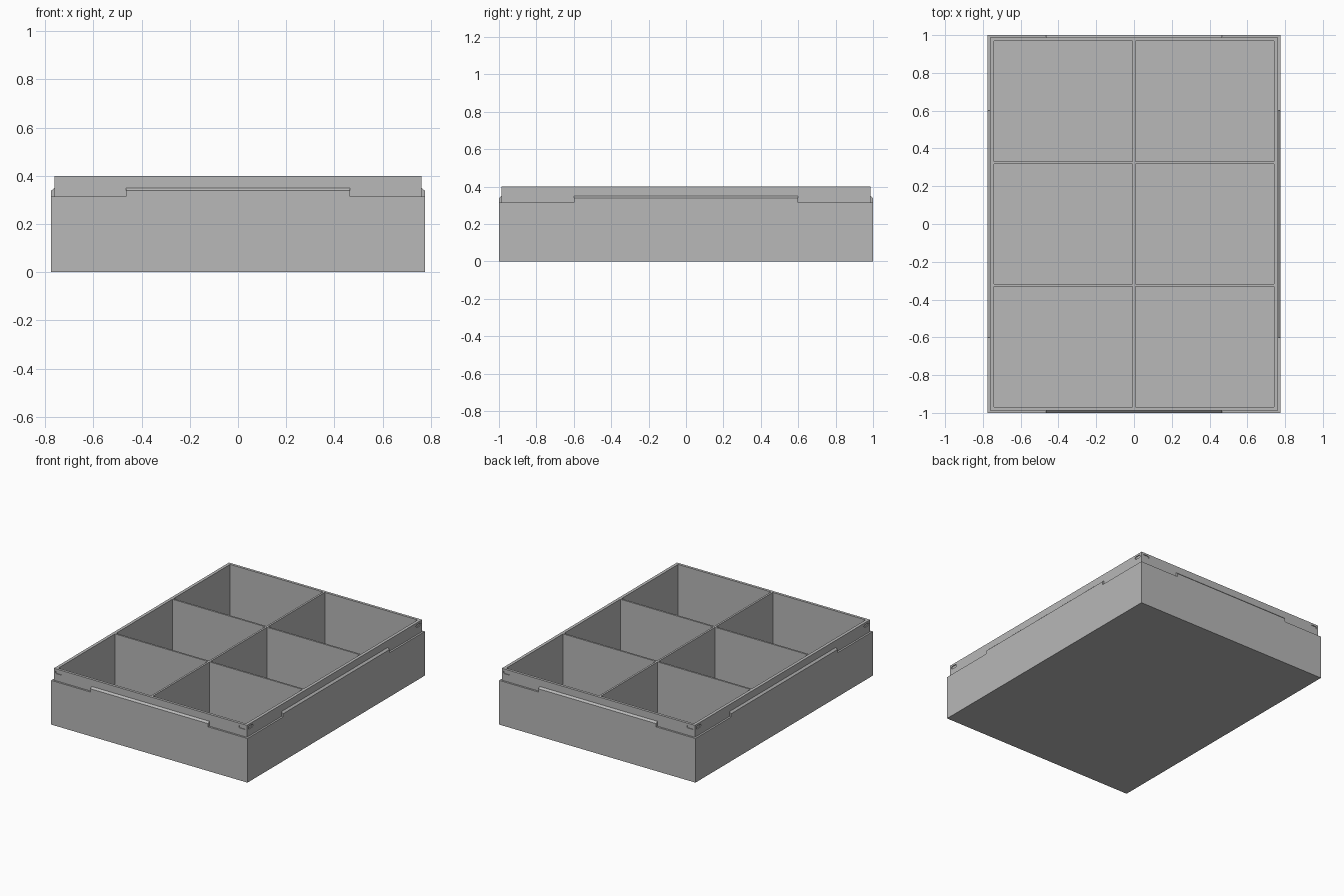
import bpy, bmesh, math
from mathutils import Matrix, Vector

if "Cube" in bpy.data.objects:
    bpy.data.objects.remove(bpy.data.objects["Cube"])

HX, HY = 0.775, 1.0          # outer half sizes
SHOULDER, TOP = 0.315, 0.40  # shoulder and rim heights
STEP = 0.013                 # how far the rim is set back
FLOOR = 0.02

grey = bpy.data.materials.new("plain_grey")
grey.diffuse_color = (0.48, 0.48, 0.48, 1)
grey.use_nodes = True
grey.node_tree.nodes["Principled BSDF"].inputs["Base Color"].default_value = grey.diffuse_color


def make_object(name, bm):
    bmesh.ops.recalc_face_normals(bm, faces=bm.faces)
    mesh = bpy.data.meshes.new(name)
    bm.to_mesh(mesh)
    bm.free()
    mesh.materials.append(grey)
    ob = bpy.data.objects.new(name, mesh)
    bpy.context.collection.objects.link(ob)
    return ob


def add_box(bm, x0, x1, y0, y1, z0, z1):
    m = Matrix.Translation(((x0 + x1) / 2, (y0 + y1) / 2, (z0 + z1) / 2))
    m = m @ Matrix.Diagonal((x1 - x0, y1 - y0, z1 - z0, 1))
    bmesh.ops.create_cube(bm, size=1, matrix=m)


def add_prism(bm, pts, shift):
    """Extrude a closed outline along a vector."""
    face = bm.faces.new([bm.verts.new(p) for p in pts])
    geo = bmesh.ops.extrude_face_region(bm, geom=[face], use_keep_orig=True)["geom"]
    verts = [g for g in geo if isinstance(g, bmesh.types.BMVert)]
    bmesh.ops.translate(bm, verts=verts, vec=shift)


def cut(ob, cutter):
    mod = ob.modifiers.new("cut", 'BOOLEAN')
    mod.operation, mod.solver, mod.object = 'DIFFERENCE', 'EXACT', cutter
    bpy.context.view_layer.objects.active = ob
    bpy.ops.object.modifier_apply(modifier=mod.name)
    bpy.data.objects.remove(cutter)


# solid tray body with a stepped-in rim
bm = bmesh.new()
add_box(bm, -HX, HX, -HY, HY, 0, SHOULDER)
top = [f for f in bm.faces if f.calc_center_median().z > SHOULDER - 0.001]
bmesh.ops.inset_region(bm, faces=top, thickness=STEP, use_even_offset=True)
up = bmesh.ops.extrude_face_region(bm, geom=top)["geom"]
bmesh.ops.delete(bm, geom=top, context='FACES_ONLY')
bmesh.ops.translate(bm, verts=[g for g in up if isinstance(g, bmesh.types.BMVert)],
                    vec=(0, 0, TOP - SHOULDER))
tray = make_object("divided_tray", bm)

# six compartments
bm = bmesh.new()
for x0, x1 in ((-0.74, -0.007), (0.007, 0.74)):
    for y0, y1 in ((-0.968, -0.33), (-0.317, 0.317), (0.33, 0.968)):
        add_box(bm, x0, x1, y0, y1, FLOOR, TOP + 0.1)
cut(tray, make_object("compartment_cutter", bm))

# small slot dents at both ends of every rim face
bm = bmesh.new()
R, HALF, DEPTH = 0.010, 0.016, 0.006
outline = []
for i in range(16):
    a = -math.pi / 2 + math.pi * (i if i < 8 else i - 1) / 7 if i < 8 else \
        math.pi / 2 + math.pi * (i - 8) / 7
    outline.append(((HALF if i < 8 else -HALF) + R * math.cos(a), R * math.sin(a)))
for s in (-1, 1):
    for e in (-1, 1):
        y = s * (HY - STEP - DEPTH)
        add_prism(bm, [Vector((e * 0.724 + u, y, 0.376 + v)) for u, v in outline],
                  (0, s * 0.03, 0))
        x = s * (HX - STEP - DEPTH)
        add_prism(bm, [Vector((x, e * 0.946 + u, 0.376 + v)) for u, v in outline],
                  (s * 0.03, 0, 0))
cut(tray, make_object("slot_cutter", bm))

# raised, chamfered middle tab on each side
profile = [(0, SHOULDER), (0, 0.338), (STEP, 0.35), (STEP, SHOULDER)]
for name, s in (("front", -1), ("back", 1)):
    bm = bmesh.new()
    add_prism(bm, [Vector((-0.465, s * (HY - d), z)) for d, z in profile], (0.93, 0, 0))
    make_object(name + "_tab", bm)
for name, s in (("left", -1), ("right", 1)):
    bm = bmesh.new()
    add_prism(bm, [Vector((s * (HX - d), -0.6, z)) for d, z in profile], (0, 1.2, 0))
    make_object(name + "_tab", bm)
